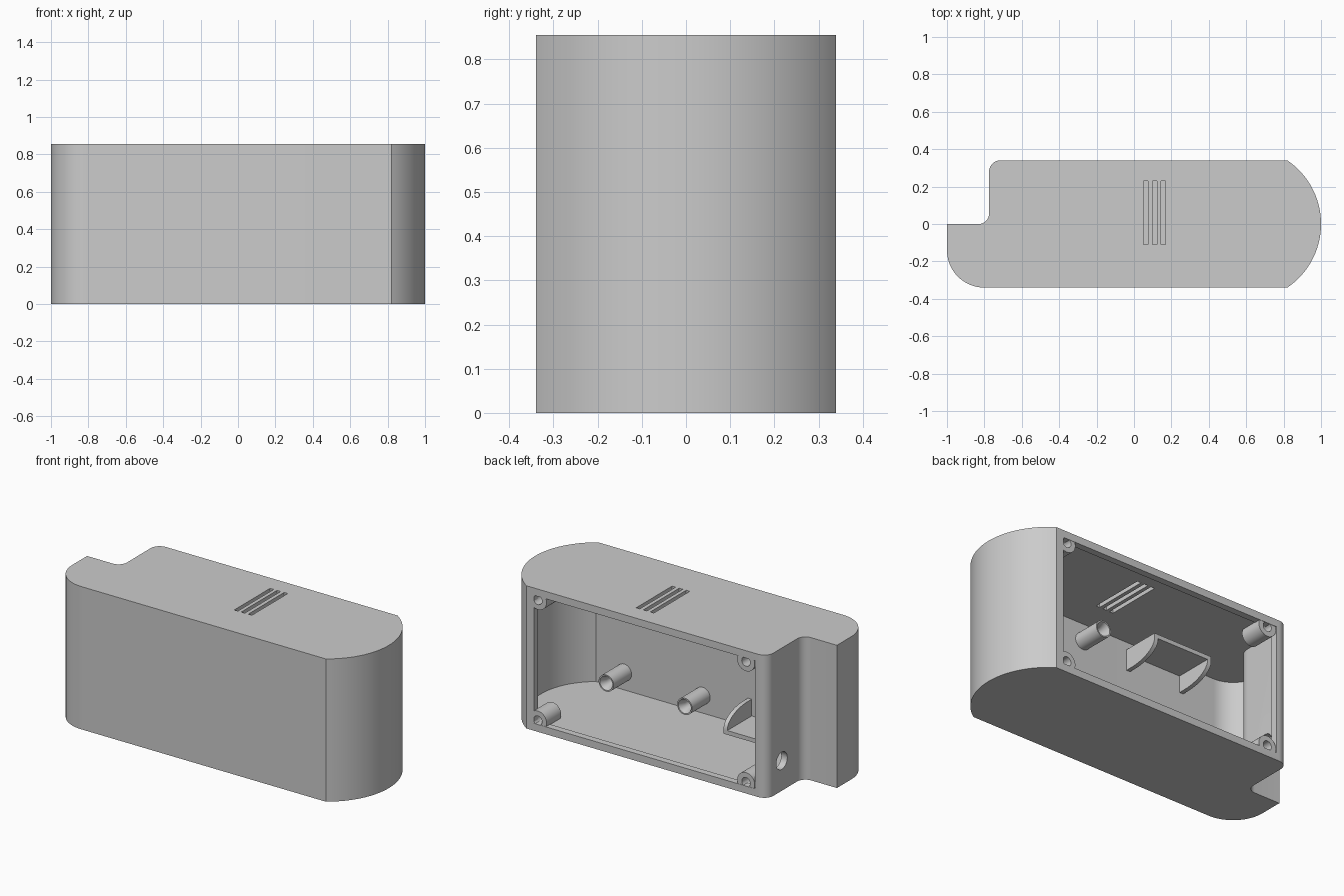
import bpy, bmesh
from math import radians, asin, sin, cos, pi
from mathutils import Matrix, Vector

if "Cube" in bpy.data.objects:
    bpy.data.objects.remove(bpy.data.objects["Cube"], do_unlink=True)

grey = bpy.data.materials.new("light_grey_plastic")
grey.use_nodes = True
COLOR = (0.6, 0.6, 0.6, 1)
grey.diffuse_color = COLOR
grey.node_tree.nodes["Principled BSDF"].inputs["Base Color"].default_value = COLOR

H = 0.855      # case height
WALL = 0.04    # wall thickness
BACK = 0.34    # half depth


def finish(bm, name):
    bmesh.ops.recalc_face_normals(bm, faces=bm.faces)
    mesh = bpy.data.meshes.new(name)
    bm.to_mesh(mesh)
    bm.free()
    mesh.materials.append(grey)
    obj = bpy.data.objects.new(name, mesh)
    bpy.context.collection.objects.link(obj)
    return obj


def activate(obj):
    bpy.ops.object.select_all(action='DESELECT')
    obj.select_set(True)
    bpy.context.view_layer.objects.active = obj


def smooth(obj):
    activate(obj)
    bpy.ops.object.shade_smooth_by_angle(angle=radians(30))


def prism(name, points, offset):
    """Extrude a closed 3D polygon along offset."""
    bm = bmesh.new()
    face = bm.faces.new([bm.verts.new(p) for p in points])
    ext = bmesh.ops.extrude_face_region(bm, geom=[face])
    verts = [g for g in ext["geom"] if isinstance(g, bmesh.types.BMVert)]
    bmesh.ops.translate(bm, verts=verts, vec=offset)
    return finish(bm, name)


def box(name, x0, x1, y0, y1, z0, z1):
    corners = [(x0, y0, z0), (x1, y0, z0), (x1, y1, z0), (x0, y1, z0)]
    return prism(name, corners, (0, 0, z1 - z0))


def lathe(name, profile, location):
    """Turn an (radius, y) profile around the y axis."""
    bm = bmesh.new()
    verts = [bm.verts.new((r, y, 0)) for r, y in profile]
    edges = [bm.edges.new(pair) for pair in zip(verts, verts[1:])]
    bmesh.ops.spin(bm, geom=verts + edges, cent=(0, 0, 0), axis=(0, 1, 0),
                   angle=2 * pi, steps=32)
    bmesh.ops.remove_doubles(bm, verts=bm.verts, dist=1e-5)
    bmesh.ops.translate(bm, verts=bm.verts, vec=location)
    obj = finish(bm, name)
    smooth(obj)
    return obj


def arc(cx, cy, r, start, end, steps):
    angles = [radians(start + (end - start) * i / steps) for i in range(steps + 1)]
    return [(cx + r * cos(a), cy + r * sin(a)) for a in angles]


def outline(inset):
    """Plan of the case: bulged end, straight sides, notched corner."""
    radius = 0.411 - inset
    half = asin((BACK - inset) / radius) * 180 / pi
    return (arc(0.589, 0, radius, -half, half, 40)
            + arc(-0.715, 0.28, 0.06 - inset, 90, 180, 10)
            + arc(-0.83, 0.055, 0.055 + inset, 0, -90, 10)
            + [(-1 + inset, -inset)]
            + arc(-0.8, -0.14, 0.2 - inset, 180, 270, 20))


def cut(target, cutter):
    cutter.hide_render = True
    mod = target.modifiers.new("cut", 'BOOLEAN')
    mod.operation, mod.solver, mod.object = 'DIFFERENCE', 'EXACT', cutter
    activate(target)
    bpy.ops.object.modifier_apply(modifier=mod.name)
    bpy.data.objects.remove(cutter, do_unlink=True)


# Hollow case, open at the back
case = prism("case_shell", [(x, y, 0) for x, y in outline(0)], (0, 0, H))
cut(case, prism("cavity_cutter", [(x, y, WALL) for x, y in outline(WALL)],
                (0, 0, H - 2 * WALL)))
cut(case, box("opening_cutter", -0.696, 0.77, 0.2, 0.5, WALL + 0.004, H - WALL - 0.004))

# Vent slots in the top
for x in (0.064, 0.11, 0.157):
    cut(case, box("slot_cutter", x - 0.012, x + 0.012, -0.11, 0.23, H - 0.1, H + 0.1))

# Round cable hole in the notch wall
hole = [(-0.85, 0.2 + y, 0.18 + z) for y, z in arc(0, 0, 0.052, 0, 348.75, 31)]
cut(case, prism("cable_hole_cutter", hole, (0.14, 0, 0)))
smooth(case)

# Lid screw posts in the four corners of the opening
post = [(0, 0), (0.058, 0), (0.058, 0.138), (0.028, 0.138), (0.028, 0.03), (0, 0.03)]
for side, x in (("left", 0.745), ("right", -0.634)):
    for level, z in (("lower", 0.066), ("upper", H - 0.066)):
        lathe(f"{level}_{side}_screw_post", post, (x, 0.2, z))

# Board standoffs on the front wall, with countersunk holes
standoff = [(0, 0), (0.05, 0), (0.05, 0.18), (0.042, 0.18),
            (0.026, 0.14), (0.026, 0.04), (0, 0.04)]
for side, x in (("left", 0.62), ("right", 0.10)):
    for level, z in (("lower", 0.145), ("upper", H - 0.145)):
        lathe(f"{level}_{side}_standoff", standoff, (x, -BACK + WALL - 0.01, z))

# Mirrored shelf brackets with curved cheeks
X0, X1, Y0, Y1 = -0.59, -0.20, -BACK + WALL - 0.01, -0.07
for level, base, up in (("lower", 0.085, 1), ("upper", H - 0.085, -1)):
    box(f"{level}_bracket_shelf", X0, X1, Y0, Y1, base, base + up * 0.025)
    curve = [(Y0, 0), (Y1, 0)] + [
        (Y0 + 0.05 + (Y1 - Y0 - 0.05) * c, 0.03 + 0.095 * s)
        for c, s in arc(0, 0, 1, 0, 90, 12)] + [(Y0, 0.125)]
    for side, x in (("left", X1 - 0.025), ("right", X0)):
        cheek = prism(f"{level}_{side}_bracket_cheek",
                      [(x, y, base + up * h) for y, h in curve], (0.025, 0, 0))
        smooth(cheek)
